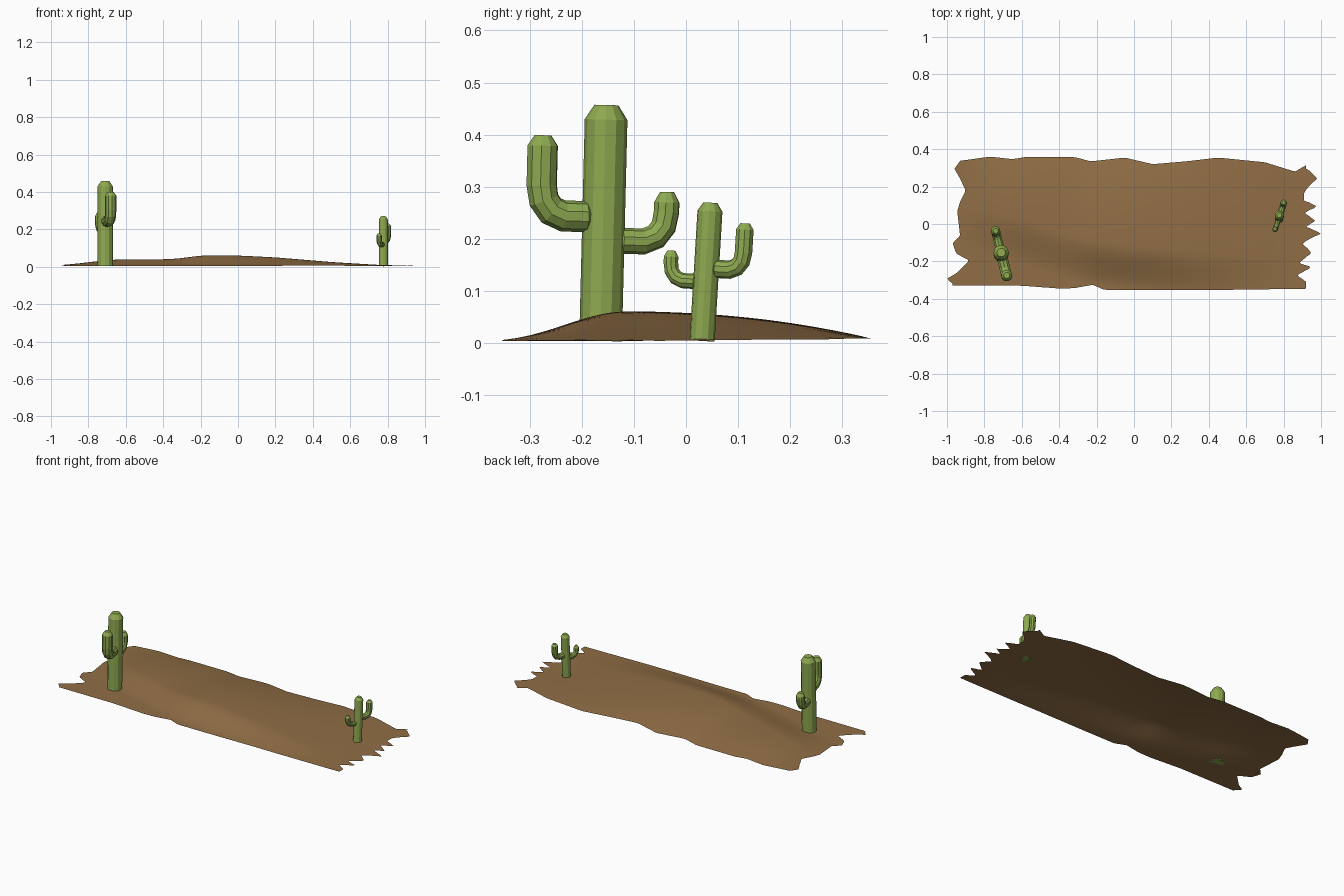
import bpy, bmesh, math
from mathutils import Matrix, Vector

if "Cube" in bpy.data.objects:
    bpy.data.objects.remove(bpy.data.objects["Cube"])


def material(name, color):
    m = bpy.data.materials.new(name)
    m.diffuse_color = (*color, 1)
    m.use_nodes = True
    m.node_tree.nodes["Principled BSDF"].inputs["Base Color"].default_value = m.diffuse_color
    return m


def add_object(name, bm, mat, smooth=False):
    me = bpy.data.meshes.new(name)
    for f in bm.faces:
        f.smooth = smooth
    bm.to_mesh(me)
    bm.free()
    me.materials.append(mat)
    ob = bpy.data.objects.new(name, me)
    bpy.context.collection.objects.link(ob)
    return ob


def curve(points, t):
    """Piecewise linear lookup in (t, value) pairs."""
    if t <= points[0][0]:
        return points[0][1]
    for (a, va), (b, vb) in zip(points, points[1:]):
        if t <= b:
            return va + (vb - va) * (t - a) / (b - a)
    return points[-1][1]


sand = material("sand", (0.28, 0.155, 0.06))
green = material("cactus_green", (0.27, 0.40, 0.08))

# Sand sheet: ragged outline on four sides
FRONT = [(-1, -.33), (-.6, -.33), (-.4, -.345), (-.32, -.343), (-.22, -.325),
         (-.16, -.352), (.5, -.352), (1, -.345)]
BACK = [(-1, .325), (-.95, .335), (-.77, .36), (-.65, .347), (-.58, .358),
        (-.32, .358), (-.23, .335), (-.05, .355), (.1, .32), (.28, .335),
        (.45, .355), (.7, .33), (.86, .28), (.93, .32)]
LEFT = [(-.34, -.97), (-.31, -1), (-.28, -.95), (-.21, -.88), (-.17, -.95),
        (-.11, -.97), (-.07, -.93), (.07, -.945), (.12, -.93), (.18, -.9),
        (.25, -.93), (.31, -.96), (.35, -.93)]
RIGHT = [(-.34, .92), (-.31, .92), (-.27, .87), (-.23, .95), (-.2, .88),
         (-.15, .95), (-.09, .9), (-.04, 1), (0, .92), (.03, .97), (.08, .91),
         (.11, .98), (.15, .91), (.2, .91), (.27, .98), (.33, .92)]
# Dune crest: height and y position along x
CREST = [(-1, 0), (-.9, .007), (-.7, .031), (-.6, .036), (-.4, .035), (-.3, .041),
         (-.2, .057), (0, .056), (.2, .046), (.5, .021), (.8, .003), (1, 0)]
RIDGE = [(-.9, .1), (-.7, .05), (-.4, -.05), (-.2, -.1), (0, -.125), (.4, -.16)]


def soft(points, x):
    return sum(curve(points, x + d) for d in (-.05, -.025, 0, .025, .05)) / 5


def dune(x, y):
    r = soft(RIDGE, x)
    if y < r:
        t = max(0, 1 - (r - y) / .23)
        k = t * t * (3 - 2 * t)
    else:
        k = max(0, 1 - ((y - r) / (.36 - r)) ** 2)
    return .004 + .004 * max(0, y) / .36 + soft(CREST, x) * k


NX, NY = 96, 68
bm = bmesh.new()
grid = []
for j in range(NY + 1):
    v = -.35 + .7 * j / NY
    row = []
    for i in range(NX + 1):
        u = i / NX
        x = curve(LEFT, v) * (1 - u) + curve(RIGHT, v) * u
        y0, y1 = curve(FRONT, x), curve(BACK, x)
        y = y0 + (y1 - y0) * j / NY
        row.append(bm.verts.new((x, y, dune(x, y))))
    grid.append(row)
for j in range(NY):
    for i in range(NX):
        bm.faces.new((grid[j][i], grid[j][i + 1], grid[j + 1][i + 1], grid[j + 1][i]))
add_object("sand_dune", bm, sand, True)


# Tube in the local xz plane through (x, z, radius) points, capped at both ends
def tube(bm, path, sides):
    side, rings = Vector((0, 1, 0)), []
    pts = [Vector((x, 0, z)) for x, z, r in path]
    for k, p in enumerate(pts):
        tangent = (pts[min(k + 1, len(pts) - 1)] - pts[max(k - 1, 0)]).normalized()
        other = tangent.cross(side)
        ring = []
        for s in range(sides):
            a = 2 * math.pi * (s + .5) / sides
            ring.append(bm.verts.new(p + (side * math.cos(a) + other * math.sin(a)) * path[k][2]))
        rings.append(ring)
    for a, b in zip(rings, rings[1:]):
        for s in range(sides):
            n = (s + 1) % sides
            bm.faces.new((a[s], a[n], b[n], b[s]))
    bm.faces.new(rings[0])
    bm.faces.new(rings[-1])


def arm(bm, sign, z, top, r):
    path = [(.022, z, r * .55), (.036, z, r), (.08, z, r), (.104, z + .01, r),
            (.119, z + .03, r), (.124, z + .058, r), (.124, top - .02, r), (.124, top, r * .55)]
    tube(bm, [(sign * x, h, q) for x, h, q in path], 10)


# Cactus: trunk and two upturned arms
def cactus(name, base, heading, lean, scale):
    bm = bmesh.new()
    tube(bm, [(0, 0, .041), (0, .425, .041), (0, .453, .023)], 12)
    arm(bm, 1, .238, .392, .03)
    arm(bm, -1, .193, .289, .025)
    bmesh.ops.recalc_face_normals(bm, faces=bm.faces)
    bm.transform(Matrix.Rotation(lean, 4, 'X') @ Matrix.Rotation(heading, 4, 'Z')
                 @ Matrix.Scale(scale, 4))
    add_object(name, bm, green).location = base


cactus("large_cactus", (-.71, -.164, .004), math.atan2(-.122, .03), -.025, 1)
cactus("small_cactus", (.777, .031, .004), math.atan2(.075, .025), -.06, .587)
